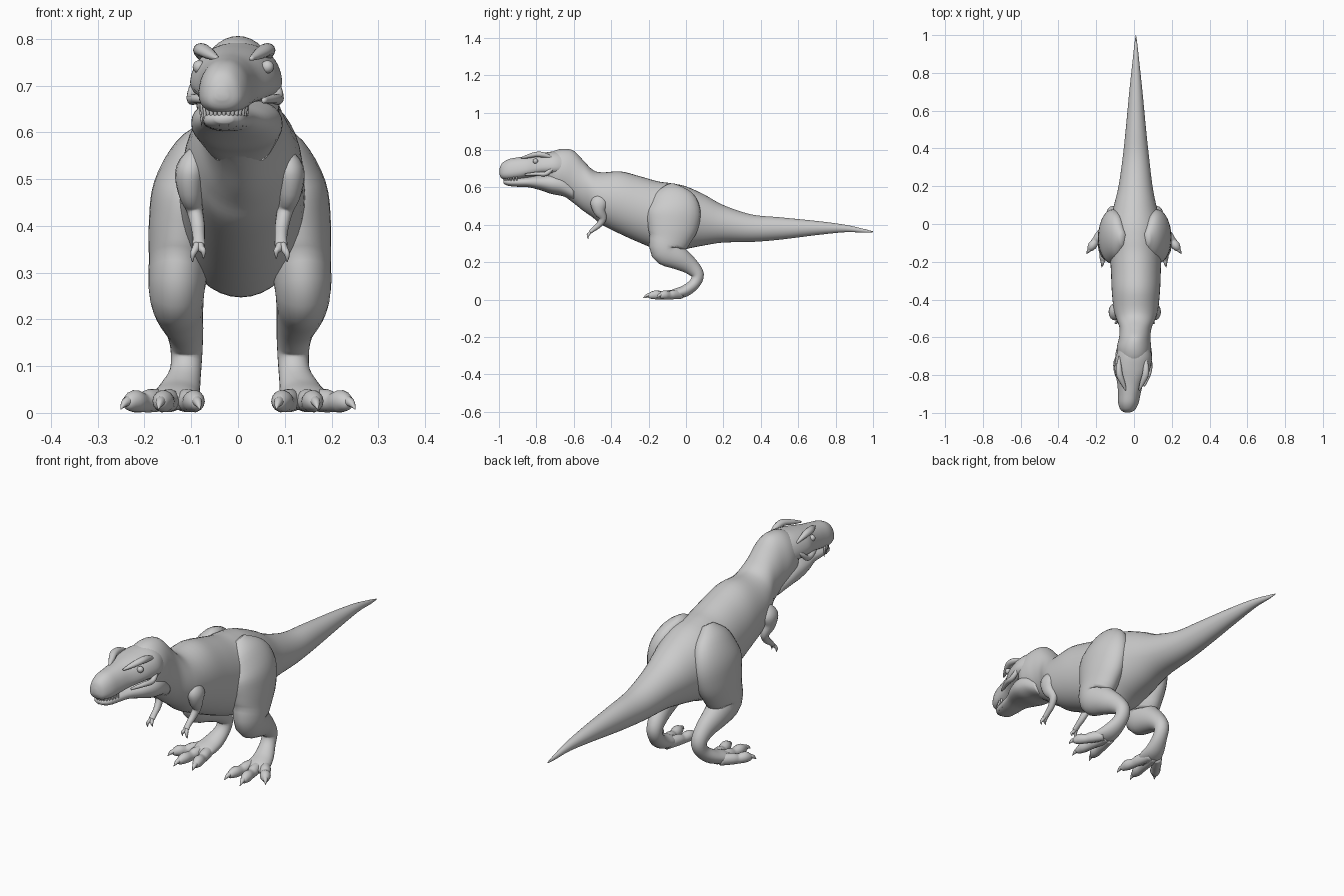
import bpy, bmesh, math
from mathutils import Vector

OFF = 0.004  # slight sideways offset of the body centre


def spline(secs, steps):
    """Catmull-Rom interpolation through the given sections."""
    out, n = [], len(secs)
    for i in range(n - 1):
        p = [secs[max(0, min(n - 1, i + k))] for k in (-1, 0, 1, 2)]
        for s in range(steps):
            t = s / steps
            out.append([0.5 * (2 * b + (c - a) * t + (2 * a - 5 * b + 4 * c - d) * t * t
                               + (3 * b - a - 3 * c + d) * t ** 3) for a, b, c, d in zip(*p)])
    out.append(list(secs[-1]))
    return out


def loft(name, secs, upright=False, egg=0.0, power=1.0, sides=24, steps=4):
    """Skin elliptical rings; each section is (x, y, z, radius_u, radius_v)."""
    rows = spline(secs, steps)
    pts = [Vector(r[:3]) for r in rows]
    bm, rings = bmesh.new(), []
    for i, r in enumerate(rows):
        t = (pts[min(i + 1, len(pts) - 1)] - pts[max(i - 1, 0)]).normalized()
        if upright:
            t = Vector((0, 1, 0))
        u = (Vector((1, 0, 0)) - t * t.x).normalized()
        v = u.cross(t)
        ring = []
        for k in range(sides):
            a = 2 * math.pi * k / sides
            c = math.copysign(abs(math.cos(a)) ** power, math.cos(a))
            s = math.copysign(abs(math.sin(a)) ** power, math.sin(a))
            ring.append(bm.verts.new(pts[i] + u * (max(r[3], .0005) * c * (1 + egg * s))
                                     + v * (max(r[4], .0005) * s)))
        rings.append(ring)
    for a, b in zip(rings, rings[1:]):
        for k in range(sides):
            j = (k + 1) % sides
            bm.faces.new((a[k], a[j], b[j], b[k]))
    bm.faces.new(rings[0])
    bm.faces.new(rings[-1])
    bmesh.ops.recalc_face_normals(bm, faces=bm.faces)
    me = bpy.data.meshes.new(name)
    bm.to_mesh(me)
    bm.free()
    for p in me.polygons:
        p.use_smooth = True
    ob = bpy.data.objects.new(name, me)
    bpy.context.collection.objects.link(ob)
    return ob


def trunk(name, rows, **kw):
    """Sections given as (y, top, bottom, half width, centre x)."""
    return loft(name, [(cx, y, (t + b) / 2, w, (t - b) / 2) for y, t, b, w, cx in rows],
                upright=True, **kw)


def pair(name, secs, cx=OFF, **kw):
    for side, s in (("right", 1), ("left", -1)):
        loft(f"{side}_{name}", [(cx + s * x, *rest) for x, *rest in secs], **kw)


# Neck, torso and tail
trunk("body", [
    (-.74, .775, .60, .06, 0), (-.70, .797, .565, .086, 0), (-.65, .806, .55, .09, 0),
    (-.60, .795, .515, .083, .004), (-.55, .745, .475, .085, .008), (-.50, .695, .44, .104, .01),
    (-.45, .68, .40, .118, .01), (-.35, .685, .35, .128, .01), (-.25, .66, .305, .132, .01),
    (-.15, .632, .265, .137, .008), (-.08, .622, .247, .142, .006), (0, .605, .27, .138, .006),
    (.10, .56, .29, .112, .006), (.20, .505, .305, .09, .008), (.35, .455, .308, .07, .01),
    (.50, .44, .32, .054, .01), (.70, .42, .345, .035, .01), (.85, .40, .36, .019, .01),
    (.95, .378, .358, .008, .01), (1.0, .365, .36, .001, .01)], sides=40)

# Skull and snout
trunk("upper_head", [
    (-.998, .695, .67, .012, -.035), (-.985, .727, .648, .036, -.033), (-.95, .75, .64, .052, -.03),
    (-.90, .76, .643, .058, -.025), (-.85, .768, .652, .066, -.02), (-.80, .778, .66, .082, -.012),
    (-.76, .785, .663, .092, -.008), (-.70, .792, .66, .092, 0), (-.64, .785, .66, .075, 0)],
    egg=-.18, power=.85, sides=32)

# Lower jaw
trunk("lower_jaw", [
    (-.975, .637, .62, .018, -.03), (-.95, .645, .608, .041, -.03), (-.90, .65, .603, .05, -.025),
    (-.84, .655, .60, .06, -.018), (-.78, .665, .585, .084, -.01), (-.72, .675, .565, .097, -.003),
    (-.66, .665, .553, .092, 0), (-.60, .62, .53, .07, .004)], power=.9, sides=32)

# Teeth along the upper lip
for i in range(-7, 8):
    a = math.radians(i * 11)
    x, y = -.03 + .049 * math.sin(a), -.885 - .088 * math.cos(a)
    n = .032 if i % 2 else .024
    loft("tooth", [(x, y, .662, .006, .006), (x, y, .645, .005, .005),
                   (x, y + .004, .645 - n, .0005, .0005)], sides=8, steps=2)

# Brow ridges, cheek folds and eyes
pair("brow_ridge", [(.035, -.88, .757, .004, .004), (.052, -.84, .767, .013, .011),
                    (.068, -.80, .776, .017, .014), (.072, -.76, .773, .015, .014),
                    (.07, -.70, .755, .004, .004)], cx=-.008, sides=12)
pair("cheek_fold", [(.06, -.86, .668, .004, .006), (.082, -.80, .672, .012, .01),
                    (.092, -.75, .672, .012, .012), (.087, -.715, .70, .01, .01),
                    (.075, -.69, .72, .003, .003)], cx=-.006, sides=12)
for name, x in (("right_eye", .063), ("left_eye", -.083)):
    bpy.ops.mesh.primitive_uv_sphere_add(segments=16, ring_count=10, radius=.014,
                                         location=(x, -.805, .74))
    bpy.context.object.name = name
    bpy.ops.object.shade_smooth()

# Legs from hip to ball of the foot
pair("leg", [
    (.06, -.08, .61, .02, .03), (.088, -.075, .56, .052, .105), (.112, -.066, .48, .073, .142),
    (.122, -.072, .40, .073, .138), (.129, -.09, .325, .066, .112), (.135, -.105, .265, .06, .085),
    (.13, -.04, .222, .052, .064), (.118, .025, .178, .040, .045), (.114, .062, .132, .034, .034),
    (.117, .045, .085, .034, .030), (.13, -.005, .046, .045, .031), (.14, -.06, .031, .05, .026),
    (.145, -.10, .024, .03, .015)], sides=28)

# Toes and claws, splayed outward
for name, tx, ty in (("inner", .088, -.185), ("middle", .165, -.195), ("outer", .235, -.135)):
    bx, by = .135 + (tx - .15) * .25, -.025
    at = lambda f: (bx + (tx - bx) * f, by + (ty - by) * f)
    pair(name + "_toe", [(*at(0), .028, .022, .024), (*at(.4), .026, .024, .025),
                         (*at(.6), .022, .021, .021), (*at(.82), .025, .023, .024),
                         (*at(1), .02, .014, .015), (*at(1.06), .018, .003, .003)],
         cx=0, sides=14)
    pair(name + "_claw", [(*at(.92), .026, .012, .013), (*at(1.08), .022, .009, .009),
                          (*at(1.2), .008, .001, .001)], cx=0, sides=10)

# Small arms and two-fingered hands
pair("arm", [
    (.085, -.46, .56, .02, .02), (.105, -.465, .52, .032, .045), (.106, -.462, .475, .027, .034),
    (.097, -.445, .435, .018, .021), (.09, -.465, .40, .015, .016), (.088, -.495, .375, .013, .012),
    (.088, -.512, .36, .014, .009)], sides=16)
for name, fx, fz in (("inner", .078, .338), ("outer", .101, .331)):
    pair(name + "_finger", [(.088, -.50, .37, .009, .008), ((.088 + fx) / 2, -.518, .352, .008, .008),
                            (fx, -.525, fz + .008, .006, .006), (fx, -.522, fz - .008, .001, .001)],
         sides=10)
